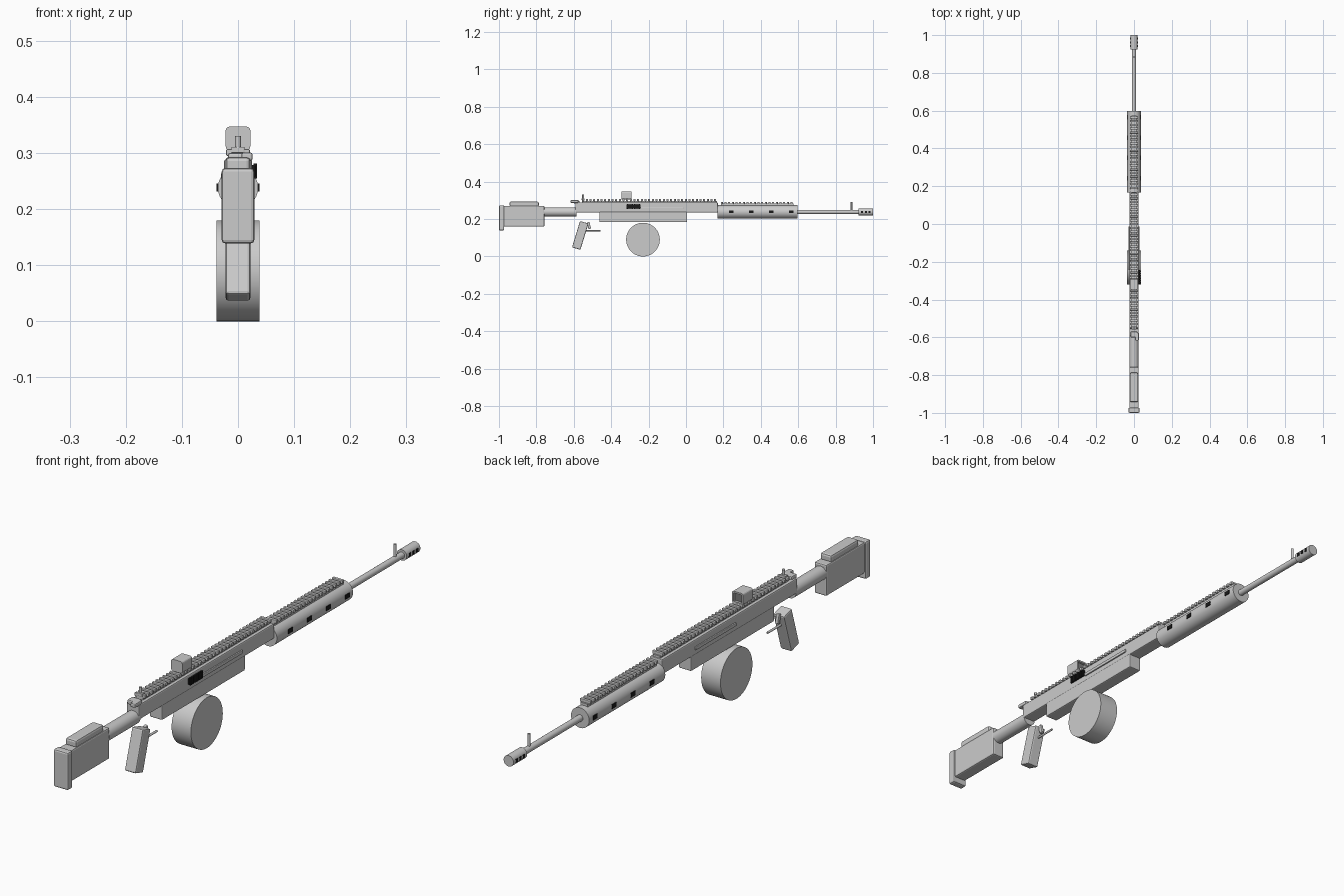
import bpy, bmesh, math
from mathutils import Matrix, Vector

cube = bpy.data.objects.get("Cube")
if cube:
    bpy.data.objects.remove(cube, do_unlink=True)


def material(name, value):
    m = bpy.data.materials.new(name)
    m.use_nodes = True
    color = (value, value, value, 1)
    m.diffuse_color = color
    m.node_tree.nodes["Principled BSDF"].inputs["Base Color"].default_value = color
    return m


GREY = material("light_grey", 0.6)
DARK = material("lens_grey", 0.2)
BLACK = material("black", 0.01)
AXIS_Z = 0.238  # height of the barrel line


def finish(name, bm, mat, bevel=0.0, smooth=False):
    mesh = bpy.data.meshes.new(name)
    bm.to_mesh(mesh)
    bm.free()
    mesh.materials.append(mat)
    ob = bpy.data.objects.new(name, mesh)
    bpy.context.collection.objects.link(ob)
    if bevel:
        mod = ob.modifiers.new("bevel", 'BEVEL')
        mod.width = bevel
        mod.segments = 2
    if smooth:
        bpy.ops.object.select_all(action='DESELECT')
        bpy.context.view_layer.objects.active = ob
        ob.select_set(True)
        bpy.ops.object.shade_smooth_by_angle(angle=math.radians(35))
    return ob


def box(name, x, y, z, mat=GREY, bevel=0.0, tilt=0.0):
    """Box from (min, max) ranges, tilted about x through its centre."""
    ranges = (x, y, z)
    centre = Vector([(a + b) / 2 for a, b in ranges])
    size = [b - a for a, b in ranges]
    bm = bmesh.new()
    bmesh.ops.create_cube(bm, size=1, matrix=Matrix.Translation(centre)
                          @ Matrix.Rotation(tilt, 4, 'X') @ Matrix.Diagonal((*size, 1)))
    return finish(name, bm, mat, bevel)


def rod(name, start, end, radius, sides=32, mat=GREY, bevel=0.0):
    """Cylinder between two points."""
    a, b = Vector(start), Vector(end)
    turn = (b - a).to_track_quat('Z', 'Y').to_matrix().to_4x4()
    bm = bmesh.new()
    bmesh.ops.create_cone(bm, cap_ends=True, segments=sides, radius1=radius,
                          radius2=radius, depth=(b - a).length,
                          matrix=Matrix.Translation((a + b) / 2) @ turn)
    return finish(name, bm, mat, bevel, True)


def tube(name, y0, y1, radius, sides=32):
    return rod(name, (0, y0, AXIS_Z), (0, y1, AXIS_Z), radius, sides)


def repeat(ob, count, step):
    mod = ob.modifiers.new("repeat", 'ARRAY')
    mod.count = count
    mod.use_relative_offset = False
    mod.use_constant_offset = True
    mod.constant_offset_displace = (0, step, 0)


def mirror_x(ob):
    ob.modifiers.new("mirror", 'MIRROR')


def rail(name, y0, y1, z, pitch=0.0196):
    """Toothed accessory rail."""
    box(name + "_base", (-0.014, 0.014), (y0, y1), (z - 0.003, z + 0.009))
    tooth = box(name + "_teeth", (-0.021, 0.021), (y0, y0 + pitch * 0.55),
                (z + 0.007, z + 0.019), bevel=0.002)
    repeat(tooth, int((y1 - y0) / pitch) + 1, pitch)


# Stock
box("butt_pad", (-0.029, 0.029), (-1.0, -0.972), (0.139, 0.273), bevel=0.006)
box("stock_body", (-0.024, 0.024), (-0.975, -0.757), (0.16, 0.271), bevel=0.005)
box("cheek_rest", (-0.022, 0.022), (-0.943, -0.787), (0.266, 0.293), bevel=0.007)
tube("stock_tube", -0.76, -0.585, 0.0245)

# Receiver
box("upper_receiver", (-0.025, 0.025), (-0.592, 0.17), (0.235, 0.289), bevel=0.004)
box("lower_receiver", (-0.0245, 0.0245), (-0.463, 0.006), (0.184, 0.24), bevel=0.004)
mirror_x(box("side_slot", (0.024, 0.03), (-0.243, -0.014), (0.253, 0.265), bevel=0.002))
box("side_port", (0.024, 0.031), (-0.318, -0.243), (0.257, 0.279), BLACK, 0.002)
rib = box("port_ribs", (0.028, 0.034), (-0.315, -0.308), (0.255, 0.281), BLACK)
repeat(rib, 6, 0.0124)
rail("receiver_rail", -0.555, 0.166, 0.288)

# Charging handle
box("charging_handle", (-0.018, 0.018), (-0.6, -0.57), (0.283, 0.3), bevel=0.004)
box("charging_latch", (0.006, 0.026), (-0.617, -0.575), (0.286, 0.301), bevel=0.004)

# Optic with a recessed lens facing forward
bm = bmesh.new()
bmesh.ops.create_cube(bm, size=1, matrix=Matrix.Translation((0, -0.318, 0.326))
                      @ Matrix.Diagonal((0.044, 0.055, 0.042, 1)))
upright = [e for e in bm.edges
           if abs((e.verts[0].co - e.verts[1].co).normalized().y) > 0.9]
bmesh.ops.bevel(bm, geom=upright, offset=0.007, segments=3, profile=0.5, affect='EDGES')
bm.faces.ensure_lookup_table()
bm.normal_update()
window = max(bm.faces, key=lambda f: f.normal.y * f.calc_area())
bmesh.ops.inset_individual(bm, faces=[window], thickness=0.006, depth=0)
bmesh.ops.inset_individual(bm, faces=[window], thickness=0.0005, depth=-0.008)
window.material_index = 1
optic = finish("optic", bm, GREY)
optic.data.materials.append(DARK)

# Sights
rod("rear_sight", (0, -0.55, 0.295), (0, -0.55, 0.33), 0.005, 16)
box("rear_sight_foot", (-0.012, 0.012), (-0.558, -0.542), (0.3, 0.311), bevel=0.002)
rod("front_sight", (0, 0.885, 0.24), (0, 0.885, 0.292), 0.005, 16)

# Handguard with side vents
tube("handguard", 0.168, 0.597, 0.036)
vents = box("handguard_vents", (0.03, 0.038), (0.231, 0.255), (0.231, 0.246), BLACK)
mirror_x(vents)
repeat(vents, 4, 0.107)
rail("handguard_rail", 0.186, 0.575, 0.273)

# Barrel and muzzle
tube("barrel", 0.59, 0.93, 0.0115, 24)
tube("muzzle", 0.923, 1.0, 0.0195)
slots = box("muzzle_slots", (0.012, 0.0205), (0.936, 0.947), (0.232, 0.244), BLACK)
mirror_x(slots)
repeat(slots, 3, 0.02)

# Drum, grip and trigger
rod("drum", (-0.038, -0.23, 0.09), (0.038, -0.23, 0.09), 0.09, 48)
box("grip", (-0.022, 0.022), (-0.589, -0.542), (0.039, 0.186), bevel=0.005,
    tilt=math.radians(-17))
rod("trigger_bar", (0, -0.54, 0.138), (0, -0.458, 0.138), 0.004, 12)
box("trigger", (-0.006, 0.006), (-0.526, -0.512), (0.148, 0.183), bevel=0.003, tilt=0.25)
